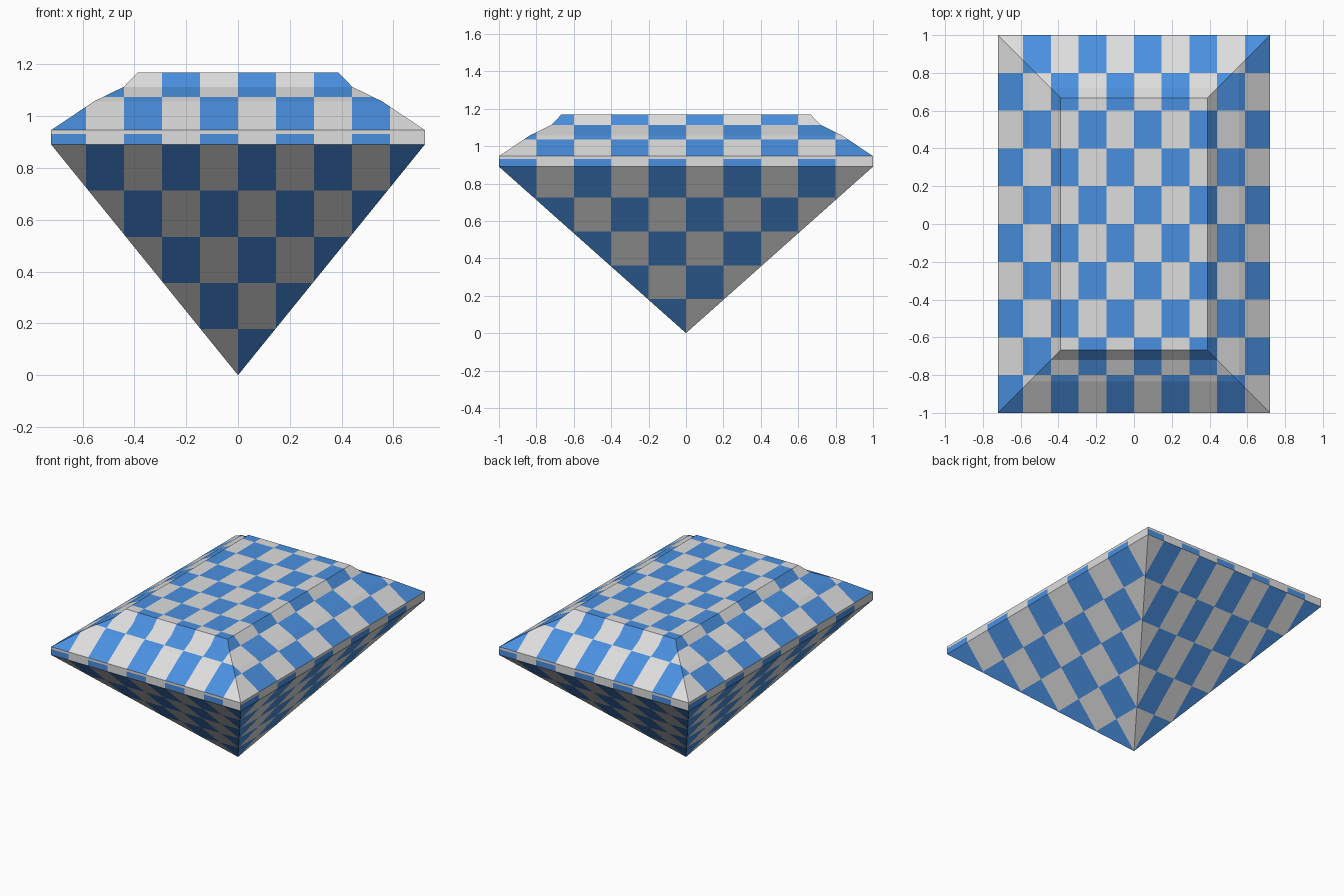
import bpy, bmesh, math

if "Cube" in bpy.data.objects:
    bpy.data.objects.remove(bpy.data.objects["Cube"])

HX, HY = 0.721, 1.0          # half width and half depth of the girdle
CX, CY = 0.1468, 0.2         # checker cell size
Z_LOW, Z_STRIPE, Z_HIGH = 0.89, 0.93, 0.946


def material(name, rgb):
    m = bpy.data.materials.new(name)
    m.diffuse_color = (*rgb, 1.0)
    m.use_nodes = True
    m.node_tree.nodes["Principled BSDF"].inputs["Base Color"].default_value = m.diffuse_color
    return m


mats = [material("pale_grey", (0.73, 0.73, 0.73)),
        material("sky_blue", (0.0685, 0.279, 0.745))]

bm = bmesh.new()


def ring(inset, z):
    x, y = HX - inset, HY - inset
    return [bm.verts.new((sx * x, sy * y, z))
            for sx, sy in ((-1, -1), (1, -1), (1, 1), (-1, 1))]


# Girdle and stepped crown, as stacked rectangles (inset, height)
rings = [ring(i, z) for i, z in ((0, Z_LOW), (0, Z_HIGH), (0.165, 1.057),
                                 (0.28, 1.113), (0.333, 1.168))]
for a, b in zip(rings, rings[1:]):
    for k in range(4):
        n = (k + 1) % 4
        bm.faces.new((a[k], a[n], b[n], b[k]))
bm.faces.new(rings[-1])

# Pointed pavilion below the girdle
tip = bm.verts.new((0, 0, 0))
for k in range(4):
    bm.faces.new((tip, rings[0][(k + 1) % 4], rings[0][k]))


def cut(co, no):
    bmesh.ops.bisect_plane(bm, geom=bm.verts[:] + bm.edges[:] + bm.faces[:],
                           dist=1e-6, plane_co=co, plane_no=no)


# Cut along the checker lines
for k in range(-4, 5):
    cut((k * CX, 0, 0), (1, 0, 0))
    cut((0, k * CY, 0), (0, 1, 0))
cut((0, 0, Z_STRIPE), (0, 0, 1))
bmesh.ops.recalc_face_normals(bm, faces=bm.faces[:])

# Checker colouring: parity swaps between pavilion and crown
for f in bm.faces:
    c = f.calc_center_median()
    f.normal_update()
    i = math.floor(c.x / CX)
    j = math.floor(c.y / CY)
    if abs(c.y) > HY - 1e-4:                 # front and back girdle
        j = 5 if c.y > 0 else -6
    upright = abs(f.normal.z) < 1e-3
    if upright and c.z > Z_STRIPE:           # plain rim of the girdle
        blue = False
    elif c.z < Z_HIGH:
        blue = (i + j) % 2 == 1
    else:
        blue = (i + j) % 2 == 0
    f.material_index = int(blue)
    f.smooth = False

mesh = bpy.data.meshes.new("cut_gem")
bm.to_mesh(mesh)
bm.free()
for m in mats:
    mesh.materials.append(m)
bpy.context.collection.objects.link(bpy.data.objects.new("cut_gem", mesh))
